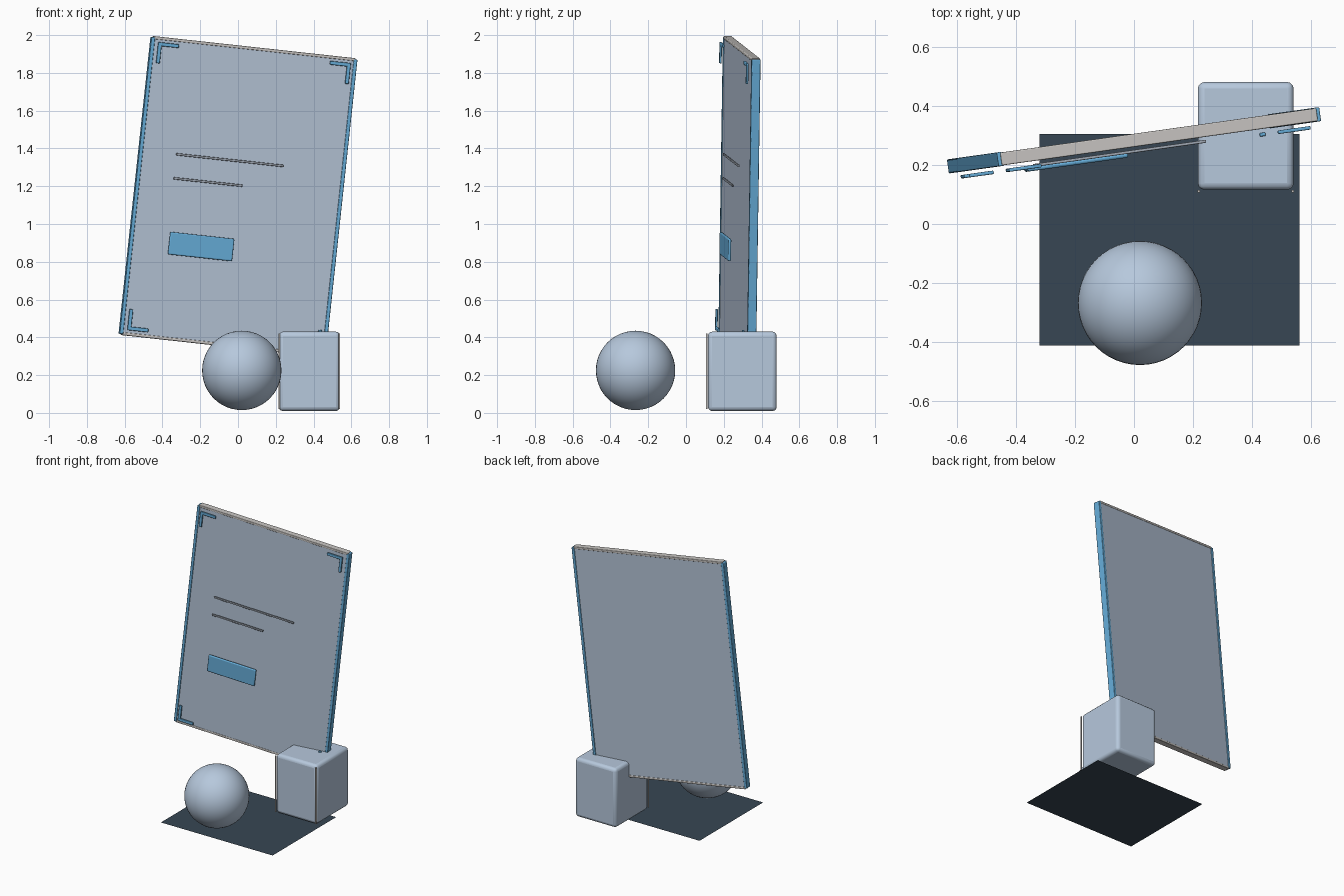
import bpy
import math
from mathutils import Matrix, Vector

cube = bpy.data.objects.get("Cube")
if cube:
    bpy.data.objects.remove(cube, do_unlink=True)


def material(name, rgb):
    mat = bpy.data.materials.new(name)
    mat.use_nodes = True
    mat.diffuse_color = (*rgb, 1)
    mat.node_tree.nodes["Principled BSDF"].inputs["Base Color"].default_value = (*rgb, 1)
    return mat


PALE = material("pale blue", (0.47, 0.58, 0.72))
PANEL = material("panel grey blue", (0.45, 0.54, 0.66))
BLUE = material("bright blue", (0.13, 0.41, 0.68))
SLATE = material("dark slate", (0.038, 0.062, 0.088))
TRIM = material("warm light grey", (0.58, 0.56, 0.54))
GREY = material("line grey", (0.36, 0.40, 0.46))

# Frame of the leaning panel: rolled in its own plane, then turned
BOARD = (Matrix.Translation((0, 0.283, 1.145))
         @ Matrix.Rotation(math.radians(8), 4, "Z")
         @ Matrix.Rotation(math.radians(6.2), 4, "Y"))


def box(name, centre, size, mat, bevel=0.0, frame=None, segments=3):
    bpy.ops.mesh.primitive_cube_add(size=1)
    ob = bpy.context.object
    ob.name = name
    ob.data.transform(Matrix.Diagonal((*size, 1)))
    ob.matrix_world = (frame or Matrix()) @ Matrix.Translation(Vector(centre))
    ob.data.materials.append(mat)
    if bevel:
        mod = ob.modifiers.new("rounded edges", "BEVEL")
        mod.width = bevel
        mod.segments = segments
        bpy.ops.object.shade_smooth_by_angle()
    return ob


# Floor sheet
bpy.ops.mesh.primitive_plane_add(size=1, location=(0.12, -0.053, 0))
floor = bpy.context.object
floor.name = "floor_sheet"
floor.data.transform(Matrix.Diagonal((0.88, 0.715, 1, 1)))
floor.data.materials.append(SLATE)

# Ball
bpy.ops.mesh.primitive_uv_sphere_add(segments=48, ring_count=24, radius=0.21,
                                     location=(0.02, -0.267, 0.225))
ball = bpy.context.object
ball.name = "ball"
ball.data.materials.append(PALE)
bpy.ops.object.shade_smooth()

# Rounded block with thin strips on its front corners
box("block", (0.378, 0.298, 0.22), (0.324, 0.364, 0.42), PALE, 0.022)
for side, x in (("right", 0.219), ("left", 0.537)):
    box("block_strip_" + side, (x, 0.111, 0.22), (0.008, 0.008, 0.4), TRIM)

# Leaning panel and its edging
box("panel", (0, 0, 0), (1.08, 0.04, 1.58), PANEL, frame=BOARD)
for name, s in (("top", 1), ("bottom", -1)):
    box("panel_edge_" + name, (0, 0, s * 0.788), (1.085, 0.044, 0.016), TRIM,
        0.004, BOARD)
for name, s in (("left", 1), ("right", -1)):
    box("panel_edge_" + name, (s * 0.544, 0, 0), (0.02, 0.048, 1.58), BLUE,
        0.004, BOARD)

# Corner brackets floating in front of the panel
for vertical, sz in (("top", 1), ("bottom", -1)):
    for side, sx in (("left", 1), ("right", -1)):
        name = "bracket_" + vertical + "_" + side
        box(name + "_bar", (sx * 0.462, -0.041, sz * 0.757), (0.112, 0.012, 0.02),
            BLUE, 0.004, BOARD)
        box(name + "_post", (sx * 0.508, -0.041, sz * 0.711), (0.02, 0.012, 0.112),
            BLUE, 0.004, BOARD)

# Thin lines and raised button
box("long_line", (-0.068, -0.037, 0.187), (0.58, 0.01, 0.012), GREY, 0.003, BOARD)
box("short_line", (-0.173, -0.037, 0.059), (0.37, 0.01, 0.012), GREY, 0.003, BOARD)
button = box("button", (-0.174, -0.047, -0.285), (0.345, 0.016, 0.12), BLUE,
             0.007, BOARD)

bpy.context.view_layer.update()
